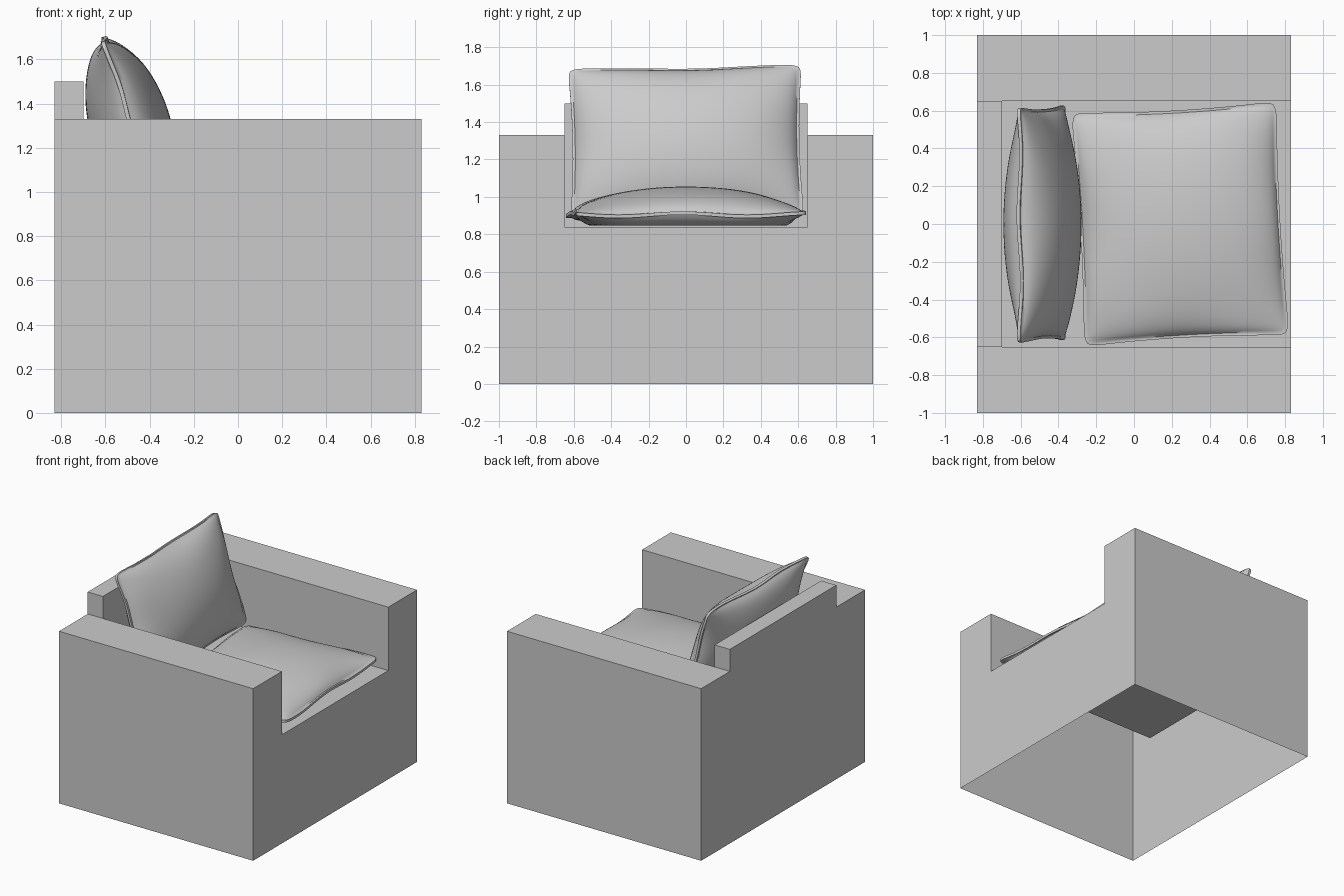
import bpy, bmesh
from math import sin, cos, pi, radians
from mathutils import Matrix, Vector

if "Cube" in bpy.data.objects:
    bpy.data.objects.remove(bpy.data.objects["Cube"])


def finish(bm, name):
    mesh = bpy.data.meshes.new(name)
    bm.to_mesh(mesh)
    bm.free()
    obj = bpy.data.objects.new(name, mesh)
    bpy.context.collection.objects.link(obj)
    return obj


# Chair body: one open-bottomed shell made of stepped blocks
def chair_body(name):
    x0, xb, x1 = -0.83, -0.70, 0.83        # rear, backrest face, front lip
    arm, side = 0.65, 1.0
    seat, arm_top, back_top = 0.84, 1.33, 1.50
    bm = bmesh.new()

    def face(*pts):
        bm.faces.new([bm.verts.new(p) for p in pts])

    def top(xa, xc, ya, yc, z):
        face((xa, ya, z), (xc, ya, z), (xc, yc, z), (xa, yc, z))

    def wall_x(x, ya, yc, za, zc):
        face((x, ya, za), (x, yc, za), (x, yc, zc), (x, ya, zc))

    def wall_y(y, xa, xc, za, zc):
        face((xa, y, za), (xc, y, za), (xc, y, zc), (xa, y, zc))

    top(xb, x1, -arm, arm, seat)
    top(x0, xb, -arm, arm, back_top)
    wall_x(xb, -arm, arm, seat, back_top)
    wall_x(x0, -arm, arm, 0, back_top)
    wall_x(x1, -arm, arm, 0, seat)
    for s in (-1, 1):
        top(x0, x1, s * arm, s * side, arm_top)
        wall_y(s * side, x0, x1, 0, arm_top)
        wall_y(s * arm, xb, x1, seat, arm_top)
        wall_y(s * arm, x0, xb, arm_top, back_top)
        for x in (x0, x1):
            wall_x(x, s * arm, s * side, 0, arm_top)
    bmesh.ops.remove_doubles(bm, verts=bm.verts, dist=1e-4)
    bmesh.ops.recalc_face_normals(bm, faces=bm.faces)
    # an open shell: make sure the seat looks up
    if max(bm.faces, key=lambda f: f.calc_center_median().z).normal.z < 0:
        bmesh.ops.reverse_faces(bm, faces=bm.faces)
    return finish(bm, name)


# Cushion: two puffed sheets joined by a thin edge band, pressed on the frame
def cushion(name, a, b, puff, matrix, lowest, rearmost, n=44):
    bm = bmesh.new()
    band = 0.009

    def point(i, j, s):
        u, v = sin(pi * (i / n - 0.5)), sin(pi * (j / n - 0.5))
        inner = [min(1.0, abs(t) / 0.97) for t in (u, v)]
        dome = ((1 - inner[0] ** 2) * (1 - inner[1] ** 2)) ** 0.58
        # pulled-in sides and rounded corners
        x = a * u * (1 - 0.03 * (1 - v * v) - 0.035 * abs(v) ** 24)
        y = b * v * (1 - 0.03 * (1 - u * u) - 0.025 * abs(u) ** 24)
        # gentle seam ripple
        edge = max(abs(u), abs(v)) ** 4
        ripple = edge * (0.009 * sin(5.5 * v + 2 * u) - 0.006 * cos(6 * u))
        p = matrix @ Vector((x, y, s * (band + puff * dome) + ripple))
        p.z = max(p.z, lowest)
        p.x = max(p.x, rearmost)
        return p

    grids = {}
    for s in (1, -1):
        g = [[bm.verts.new(point(i, j, s)) for j in range(n + 1)] for i in range(n + 1)]
        grids[s] = g
        for i in range(n):
            for j in range(n):
                bm.faces.new((g[i][j], g[i + 1][j], g[i + 1][j + 1], g[i][j + 1])[::s])
    rim = ([(i, 0) for i in range(n)] + [(n, j) for j in range(n)]
           + [(i, n) for i in range(n, 0, -1)] + [(0, j) for j in range(n, 0, -1)])
    for (i, j), (k, l) in zip(rim, rim[1:] + rim[:1]):
        t, d = grids[1], grids[-1]
        bm.faces.new((d[i][j], d[k][l], t[k][l], t[i][j]))
    obj = finish(bm, name)
    bpy.context.view_layer.objects.active = obj
    obj.select_set(True)
    bpy.ops.object.shade_smooth_by_angle(angle=radians(50))
    obj.select_set(False)
    return obj


chair_body("chair_body")

cushion("seat_cushion", 0.545, 0.62, 0.136,
        Matrix.Translation((0.245, 0, 0.91)) @ Matrix.Rotation(radians(3.2), 4, 'Z'),
        lowest=0.846, rearmost=-0.70)

cushion("back_cushion", 0.425, 0.625, 0.175,
        Matrix.Translation((-0.485, 0, 1.29)) @ Matrix.Rotation(radians(74), 4, 'Y')
        @ Matrix.Rotation(radians(1), 4, 'Z'),
        lowest=0.846, rearmost=-0.698)
